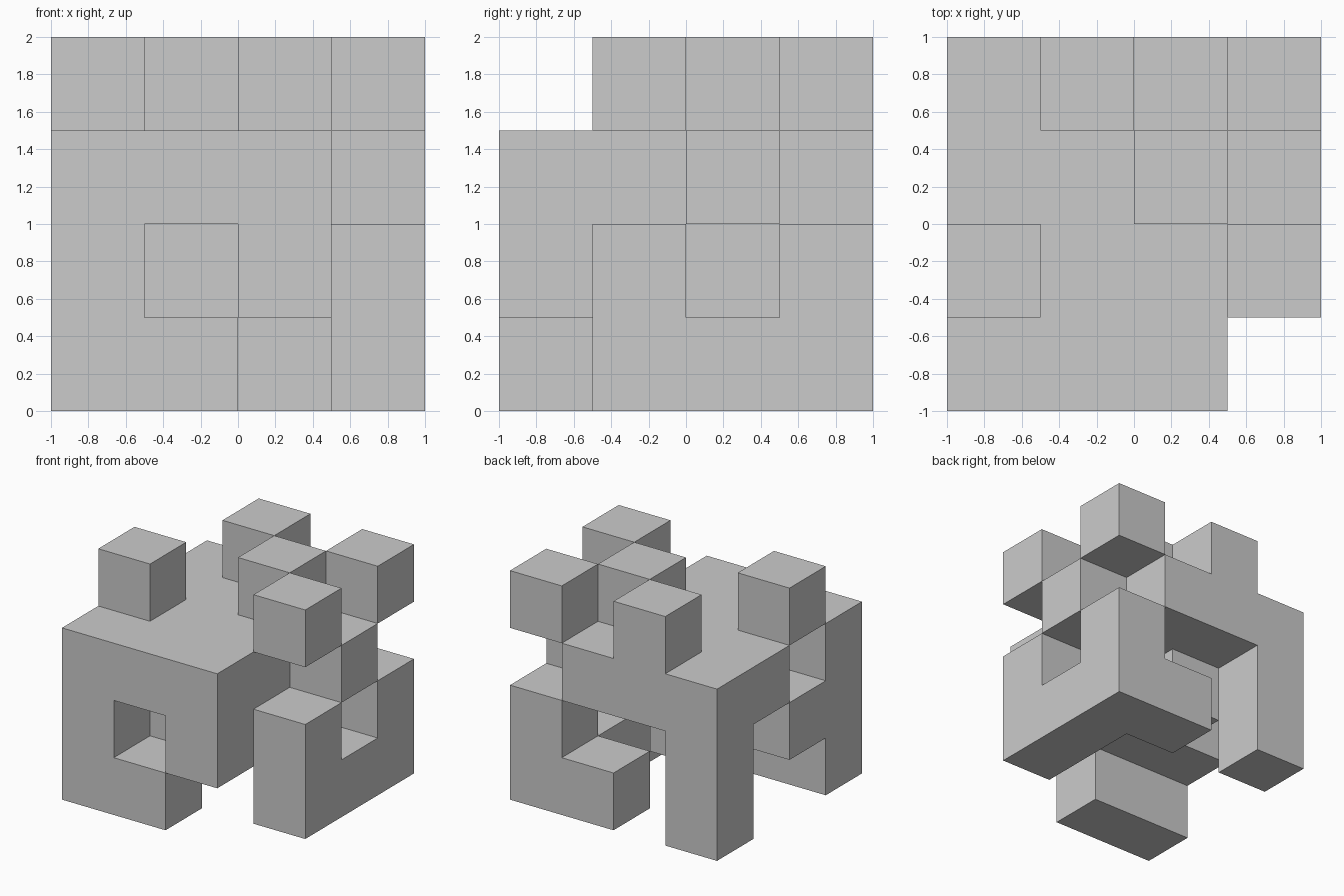
import bpy, bmesh, math
from mathutils import Vector

if "Cube" in bpy.data.objects:
    bpy.data.objects.remove(bpy.data.objects["Cube"])

CELL = 0.5

# Cell plan: one entry per level from the ground up, rows run front to back, columns left to right
LEVELS = [
    ["##..", "...#", "...#", "#.##"],
    ["#.#.", "####", ".#..", "#..#"],
    ["###.", ".##.", "####", "###."],
    ["....", "....", "..#.", ".#.."],
]
# Cubes on the top level that only touch the body along edges
LOOSE_CUBES = {"left_top_cube": (0, 1, 3),
               "right_top_cube": (3, 1, 3),
               "back_right_top_cube": (3, 3, 3)}


def build_cells(name, cells):
    """Outer skin of a set of grid cells, without inner walls."""
    bm = bmesh.new()
    verts = {}

    def vert(p):
        key = tuple(round(c) for c in p)
        if key not in verts:
            verts[key] = bm.verts.new(Vector(key) * CELL - Vector((1, 1, 0)))
        return verts[key]

    for cell in cells:
        for axis in range(3):
            for side in (0, 1):
                step = [0, 0, 0]
                step[axis] = 2 * side - 1
                if tuple(c + s for c, s in zip(cell, step)) in cells:
                    continue
                corners = []
                for u, v in ((0, 0), (1, 0), (1, 1), (0, 1)):
                    p = list(cell)
                    p[axis] += side
                    p[(axis + 1) % 3] += u
                    p[(axis + 2) % 3] += v
                    corners.append(vert(p))
                bm.faces.new(corners if side else corners[::-1])

    # Merge flush squares into large flat faces
    bmesh.ops.dissolve_limit(bm, angle_limit=math.radians(1),
                             verts=bm.verts[:], edges=bm.edges[:])
    mesh = bpy.data.meshes.new(name)
    bm.to_mesh(mesh)
    bm.free()
    obj = bpy.data.objects.new(name, mesh)
    bpy.context.collection.objects.link(obj)
    return obj


# Main interlocking body
body = {(x, y, z)
        for z, level in enumerate(LEVELS)
        for y, row in enumerate(level)
        for x, mark in enumerate(row) if mark == "#"}
build_cells("block_body", body)

# Corner-touching cubes on top
for cube_name, cube_cell in LOOSE_CUBES.items():
    build_cells(cube_name, {cube_cell})
